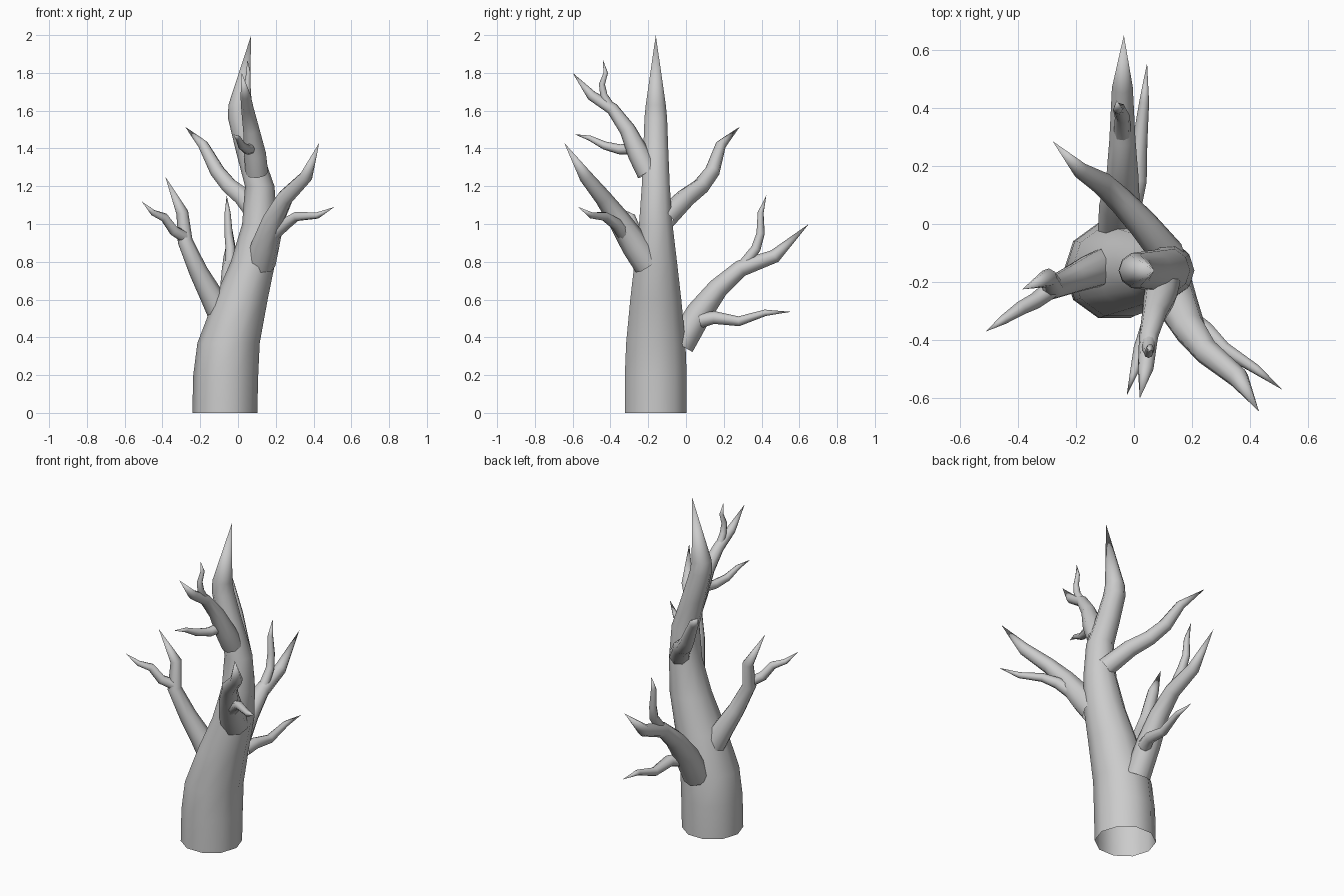
import bpy, bmesh, math
from mathutils import Vector


def limb(name, pts, sides=8, level=False):
    """Tapered tube through (x, y, z, radius) points, ending in a sharp tip."""
    bm = bmesh.new()
    ps = [Vector(p[:3]) for p in pts]
    up = Vector((0, 0, 1))
    tangents = []
    for i in range(len(ps)):
        a, b = ps[max(i - 1, 0)], ps[min(i + 1, len(ps) - 1)]
        tangents.append(up if level else (b - a).normalized())
    # carry one reference direction along the limb so it does not twist
    u = tangents[0].orthogonal().normalized()
    if level:
        u = Vector((1, 0, 0))
    rings = []
    for p, t, q in zip(ps[:-1], tangents, pts):
        u = (u - t * u.dot(t)).normalized()
        v = t.cross(u)
        ring = []
        for k in range(sides):
            a = 2 * math.pi * k / sides
            ring.append(bm.verts.new(p + (u * math.cos(a) + v * math.sin(a)) * q[3]))
        rings.append(ring)
    for r0, r1 in zip(rings, rings[1:]):
        for k in range(sides):
            j = (k + 1) % sides
            bm.faces.new((r0[k], r0[j], r1[j], r1[k]))
    tip = bm.verts.new(ps[-1])
    for k in range(sides):
        bm.faces.new((rings[-1][k], rings[-1][(k + 1) % sides], tip))
    for f in bm.faces:
        f.smooth = True
    me = bpy.data.meshes.new(name)
    bm.to_mesh(me)
    bm.free()
    ob = bpy.data.objects.new(name, me)
    bpy.context.collection.objects.link(ob)
    return ob


# Trunk, open at the bottom
limb("trunk", [(-.07, -.16, 0, .172), (-.065, -.16, .2, .172), (-.05, -.16, .37, .165),
               (.015, -.16, .6, .142), (.08, -.16, .8, .118), (.115, -.16, 1.0, .093),
               (.115, -.16, 1.2, .078), (.06, -.16, 1.38, .07), (.01, -.16, 1.56, .063),
               (.005, -.16, 1.63, .056), (.07, -.16, 2.0, 0)], sides=10, level=True)

# Low back branch with two twigs
limb("back_branch", [(-.05, -.03, .36, .075), (-.05, .07, .53, .07), (-.04, .17, .66, .055),
                     (-.04, .29, .765, .045), (-.04, .47, .83, .036), (-.035, .65, 1.0, 0)])
limb("back_twig_upper", [(-.04, .31, .79, .03), (-.04, .37, .87, .026), (-.05, .395, .95, .022),
                         (-.055, .395, 1.06, .016), (-.06, .425, 1.15, 0)])
limb("back_twig_lower", [(-.01, .08, .49, .04), (.01, .15, .505, .034), (.02, .28, .485, .026),
                         (.035, .42, .53, .017), (.045, .555, .535, 0)])

# Upper back-left branch
limb("upper_back_branch", [(.12, -.11, 1.03, .06), (.03, .0, 1.14, .052), (-.045, .08, 1.2, .045),
                           (-.11, .14, 1.28, .04), (-.185, .185, 1.42, .028), (-.28, .285, 1.515, 0)])

# Left branch with one twig
limb("left_branch", [(-.08, -.14, .5, .07), (-.14, -.16, .62, .062), (-.21, -.19, .75, .05),
                     (-.28, -.22, .91, .04), (-.295, -.185, 1.06, .032), (-.385, -.225, 1.25, 0)])
limb("left_twig", [(-.28, -.22, .93, .032), (-.34, -.265, .965, .028), (-.39, -.29, 1.035, .024),
                   (-.45, -.33, 1.06, .016), (-.51, -.37, 1.12, 0)])

# Front-right branch with one twig
limb("right_branch", [(.12, -.2, .79, .08), (.145, -.27, .89, .075), (.19, -.36, 1.03, .058),
                      (.25, -.44, 1.14, .045), (.36, -.53, 1.25, .036), (.43, -.645, 1.43, 0)])
limb("right_twig", [(.19, -.33, .95, .038), (.25, -.37, 1.0, .032), (.31, -.43, 1.04, .025),
                    (.42, -.5, 1.045, .017), (.51, -.57, 1.09, 0)])

# Upper front branch with two twigs
limb("front_branch", [(.1, -.2, 1.27, .06), (.09, -.25, 1.37, .058), (.07, -.31, 1.5, .043),
                      (.05, -.39, 1.61, .033), (.04, -.5, 1.68, .027), (.02, -.6, 1.8, 0)])
limb("front_twig_upper", [(.05, -.4, 1.62, .025), (.05, -.435, 1.68, .02), (.05, -.445, 1.74, .016),
                          (.055, -.425, 1.8, .012), (.05, -.44, 1.87, 0)])
limb("front_twig_lower", [(.07, -.28, 1.4, .03), (.05, -.35, 1.395, .027), (.02, -.43, 1.415, .022),
                          (0, -.51, 1.455, .014), (-.025, -.59, 1.475, 0)])
